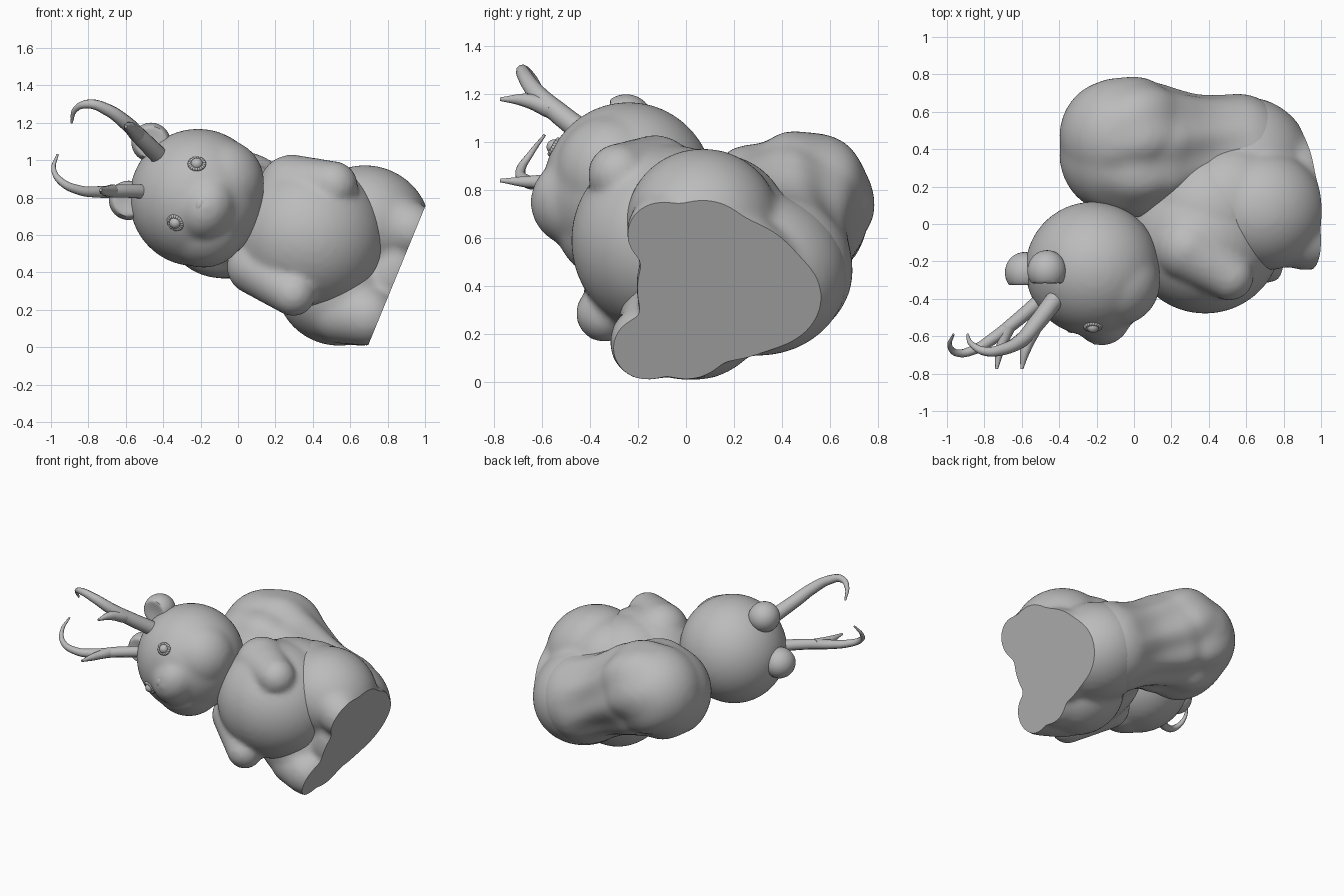
import bpy, bmesh, math
from mathutils import Matrix, Vector

cube = bpy.data.objects.get("Cube")
if cube:
    bpy.data.objects.remove(cube, do_unlink=True)

GREY = (0.5, 0.5, 0.5, 1)
mat = bpy.data.materials.new("stone grey")
mat.use_nodes = True
mat.diffuse_color = GREY
mat.node_tree.nodes["Principled BSDF"].inputs["Base Color"].default_value = GREY

# Figure's own axes: side, back and up (the figure lies tilted over)
SIDE = Vector((0.38, 0, 0.925))
UP = Vector((-0.925, 0, 0.38))
BACK = Vector((0, 1, 0))
FRAME = Matrix((SIDE, BACK, UP)).transposed().to_4x4()
BASE_POINT = Vector((0.85, 0, 0.385))


def add_object(name, mesh):
    obj = bpy.data.objects.new(name, mesh)
    bpy.context.collection.objects.link(obj)
    mesh.materials.clear()
    mesh.materials.append(mat)
    return obj


def blob(bm, centre, radii):
    """Ellipsoid with radii along the figure's side, back and up axes."""
    if not isinstance(radii, tuple):
        radii = (radii,) * 3
    m = Matrix.Translation(centre) @ FRAME @ Matrix.Diagonal((*radii, 1))
    return bmesh.ops.create_uvsphere(bm, u_segments=40, v_segments=24,
                                     radius=1, matrix=m)["verts"]


def limb(bm, start, end, r0, r1, steps=6):
    """Tapered limb from overlapping balls."""
    for i in range(steps + 1):
        t = i / steps
        blob(bm, Vector(start).lerp(Vector(end), t), r0 + (r1 - r0) * t)


def finish(name, bm, voxel=0, smooth=6, cut=False, shape=None):
    """Fuse the blobs, trim them on the flat base and shade smooth."""
    mesh = bpy.data.meshes.new(name)
    bm.to_mesh(mesh)
    bm.free()
    obj = add_object(name, mesh)
    if voxel:
        fuse = obj.modifiers.new("fuse", "REMESH")
        fuse.mode = "VOXEL"
        fuse.voxel_size = voxel
        soft = obj.modifiers.new("soften", "SMOOTH")
        soft.iterations = smooth
        soft.factor = 0.5
        deps = bpy.context.evaluated_depsgraph_get()
        mesh = bpy.data.meshes.new_from_object(obj.evaluated_get(deps))
        obj.modifiers.clear()
        obj.data = mesh
        mesh.materials.clear()
        mesh.materials.append(mat)
    bm = bmesh.new()
    bm.from_mesh(mesh)
    if shape:
        for v in bm.verts:
            shape(v)
    if cut:
        parts = bm.verts[:] + bm.edges[:] + bm.faces[:]
        res = bmesh.ops.bisect_plane(bm, geom=parts, plane_co=BASE_POINT,
                                     plane_no=-UP, clear_outer=True)
        rim = [e for e in res["geom_cut"] if isinstance(e, bmesh.types.BMEdge)]
        bmesh.ops.holes_fill(bm, edges=rim, sides=0)
    bm.normal_update()
    bm.to_mesh(mesh)
    bm.free()
    bpy.ops.object.select_all(action="DESELECT")
    obj.select_set(True)
    bpy.context.view_layer.objects.active = obj
    bpy.ops.object.shade_smooth_by_angle(angle=math.radians(40))


# Round belly with the arms resting on it
bm = bmesh.new()
blob(bm, (0.38, -0.08, 0.59), (0.40, 0.40, 0.41))
blob(bm, (0.42, 0.06, 0.60), (0.37, 0.36, 0.38))
limb(bm, (0.29, -0.13, 0.85), (0.51, -0.28, 0.865), 0.18, 0.13)
limb(bm, (0.09, -0.17, 0.43), (0.295, -0.34, 0.285), 0.15, 0.12)
finish("torso_and_arms", bm, 0.018, 8)

# Haunches, feet and seat, fused and trimmed flat
bm = bmesh.new()
blob(bm, (0.70, 0.07, 0.67), (0.30, 0.32, 0.33))
blob(bm, (0.52, 0.03, 0.30), (0.29, 0.31, 0.32))
blob(bm, (0.60, 0.30, 0.45), (0.34, 0.38, 0.36))
blob(bm, (0.53, 0.12, 0.66), (0.29, 0.31, 0.32))
blob(bm, (0.82, 0.15, 0.40), (0.33, 0.36, 0.25))
blob(bm, (0.66, 0.0, 0.23), 0.225)
limb(bm, (0.80, -0.05, 0.68), (0.92, -0.10, 0.625), 0.17, 0.15)
limb(bm, (0.54, -0.10, 0.19), (0.69, -0.16, 0.165), 0.17, 0.16)
finish("haunches_and_feet", bm, 0.02, 12, cut=True)


# Bushy tail rising behind the back, with shallow fur grooves
def fur(v):
    p = v.co - Vector((0.15, 0.4, 0.62))
    ang = math.atan2(p.dot(BACK), p.dot(SIDE))
    fade = max(0, 1 - (p.dot(UP) / 0.45) ** 2)
    v.co += v.normal * 0.008 * fade * math.sin(9 * ang + 5 * p.dot(UP))


bm = bmesh.new()
low, high = Vector((0.55, 0.37, 0.47)), Vector((0.10, 0.42, 0.67))
for i in range(8):
    t = i / 7
    dip = 0.03 * math.sin(t * math.pi)
    blob(bm, low.lerp(high, t), (0.32 - dip, 0.33 - dip, 0.3))
blob(bm, (0.10, 0.33, 0.66), 0.295)
blob(bm, (0.0, 0.34, 0.70), 0.305)
blob(bm, (-0.08, 0.37, 0.68), 0.32)
blob(bm, (-0.09, 0.47, 0.73), 0.31)
blob(bm, (0.0, 0.49, 0.755), 0.295)
finish("tail", bm, 0.022, 14, shape=fur)

# Head with cheeks and muzzle
bm = bmesh.new()
blob(bm, (-0.22, -0.24, 0.80), (0.37, 0.36, 0.36))
blob(bm, (-0.17, -0.46, 0.75), (0.19, 0.19, 0.16))
for s in (-1, 1):
    blob(bm, Vector((-0.14, -0.31, 0.77)) + SIDE * 0.12 * s, 0.235)
finish("head", bm, 0.018, 10)
bm = bmesh.new()
blob(bm, (-0.20, -0.62, 0.765), (0.045, 0.025, 0.03))
finish("nose", bm)

# Eyes: small balls in raised lids
for name, pos in (("left_eye", (-0.22, -0.55, 0.98)),
                  ("right_eye", (-0.335, -0.55, 0.665))):
    bm = bmesh.new()
    blob(bm, pos, 0.032)
    out = (Vector(pos) - Vector((-0.22, -0.24, 0.80))).normalized()
    for i in range(20):
        a = i * math.tau / 20
        ring = SIDE * math.cos(a) + UP * math.sin(a)
        ring = (ring - out * ring.dot(out)) * 0.038
        bmesh.ops.create_icosphere(bm, subdivisions=2, radius=0.012,
                                   matrix=Matrix.Translation(Vector(pos) + ring))
    finish(name, bm)

# Round ears with a hollow front
for name, pos in (("left_ear", (-0.465, -0.25, 1.095)),
                  ("right_ear", (-0.585, -0.26, 0.785))):
    bm = bmesh.new()
    for v in blob(bm, pos, (0.105, 0.11, 0.105)):
        d = v.co - Vector(pos)
        reach = math.hypot(d.dot(SIDE), d.dot(UP)) / 0.105
        if d.y < 0 and reach < 0.8:
            v.co.y += 0.05 * (1 - (reach / 0.8) ** 2)
    finish(name, bm)


# Antlers: tapered curved beam plus one forward tine each
def horn(name, points, r0, r1):
    curve = bpy.data.curves.new(name, "CURVE")
    curve.dimensions = "3D"
    curve.bevel_depth = 1
    curve.bevel_resolution = 3
    curve.use_fill_caps = True
    sp = curve.splines.new("BEZIER")
    sp.bezier_points.add(len(points) - 1)
    for i, (bp, p) in enumerate(zip(sp.bezier_points, points)):
        bp.co = p
        bp.handle_left_type = bp.handle_right_type = "AUTO"
        bp.radius = r0 + (r1 - r0) * (i / (len(points) - 1)) ** 1.3
    helper = bpy.data.objects.new(name, curve)
    bpy.context.collection.objects.link(helper)
    deps = bpy.context.evaluated_depsgraph_get()
    mesh = bpy.data.meshes.new_from_object(helper.evaluated_get(deps))
    bpy.data.objects.remove(helper, do_unlink=True)
    mesh.shade_smooth()
    add_object(name, mesh)


horn("left_antler", [(-0.42, -0.40, 1.02), (-0.52, -0.53, 1.12),
                     (-0.60, -0.62, 1.20), (-0.70, -0.67, 1.27),
                     (-0.80, -0.68, 1.30), (-0.87, -0.64, 1.27),
                     (-0.89, -0.59, 1.20)], 0.05, 0.006)
horn("left_tine", [(-0.54, -0.56, 1.14), (-0.58, -0.67, 1.175),
                   (-0.60, -0.775, 1.18)], 0.044, 0.008)
horn("right_antler", [(-0.47, -0.38, 0.83), (-0.62, -0.51, 0.835),
                      (-0.75, -0.61, 0.83), (-0.85, -0.67, 0.84),
                      (-0.945, -0.69, 0.885), (-0.985, -0.65, 0.95),
                      (-0.965, -0.59, 1.03)], 0.04, 0.006)
horn("right_tine", [(-0.67, -0.55, 0.835), (-0.715, -0.67, 0.835),
                    (-0.735, -0.775, 0.84)], 0.036, 0.008)
